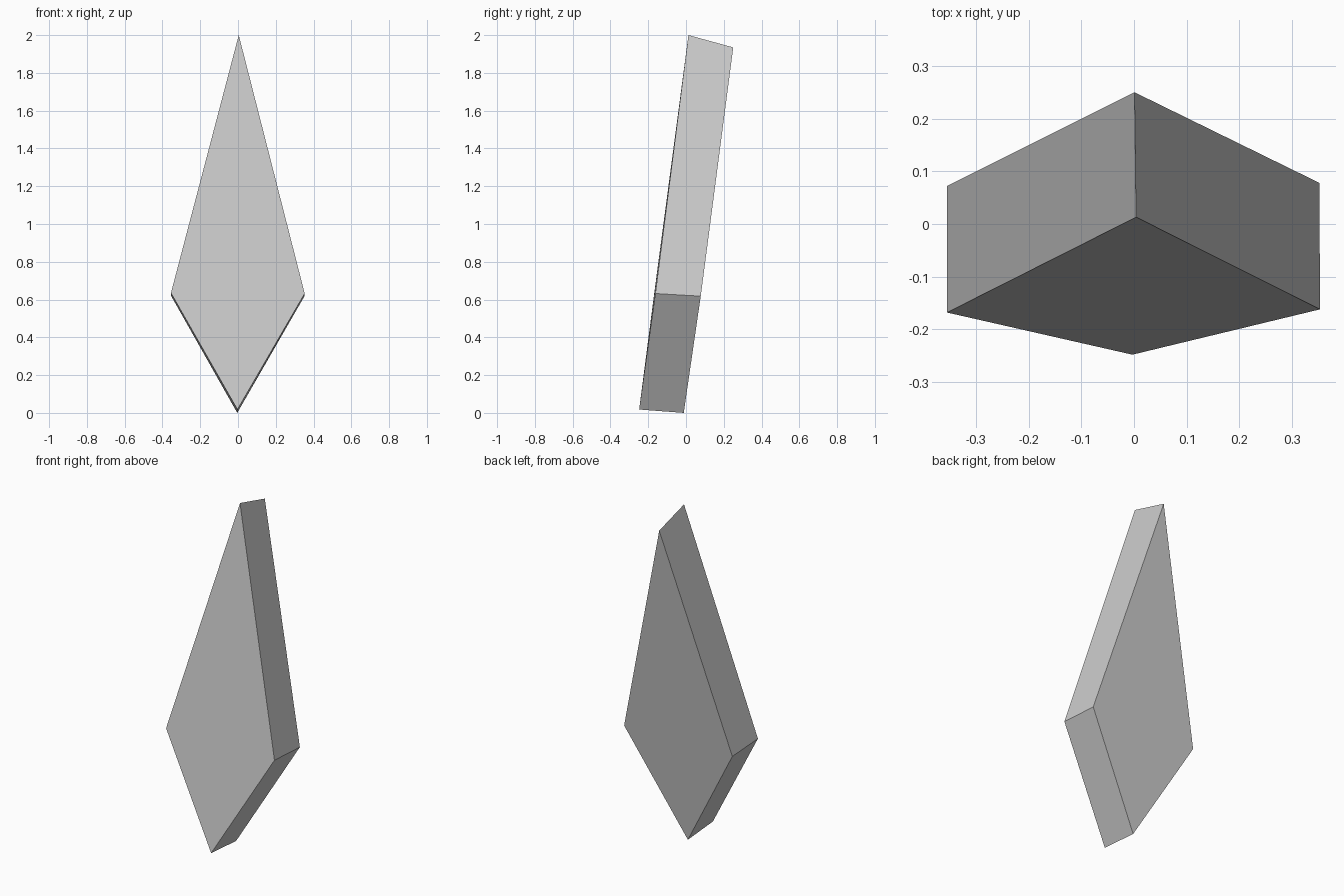
import bpy, bmesh

if "Cube" in bpy.data.objects:
    bpy.data.objects.remove(bpy.data.objects["Cube"])

# Kite-shaped slab, leaning back, with a slightly tapered thickness
front = [(0.004, 0.013, 2.0), (-0.355, -0.168, 0.635), (-0.003, -0.248, 0.018), (0.353, -0.162, 0.632)]
back = [(0.001, 0.25, 1.935), (-0.355, 0.072, 0.621), (-0.004, -0.012, 0.0), (0.352, 0.078, 0.618)]

bm = bmesh.new()
f = [bm.verts.new(p) for p in front]
b = [bm.verts.new(p) for p in back]

# Front and back kites, then the four rim faces
bm.faces.new(f)
bm.faces.new(b[::-1])
for i in range(4):
    j = (i + 1) % 4
    bm.faces.new((f[j], f[i], b[i], b[j]))
bmesh.ops.recalc_face_normals(bm, faces=bm.faces)

mesh = bpy.data.meshes.new("kite_slab")
bm.to_mesh(mesh)
bm.free()
bpy.context.collection.objects.link(bpy.data.objects.new("kite_slab", mesh))
